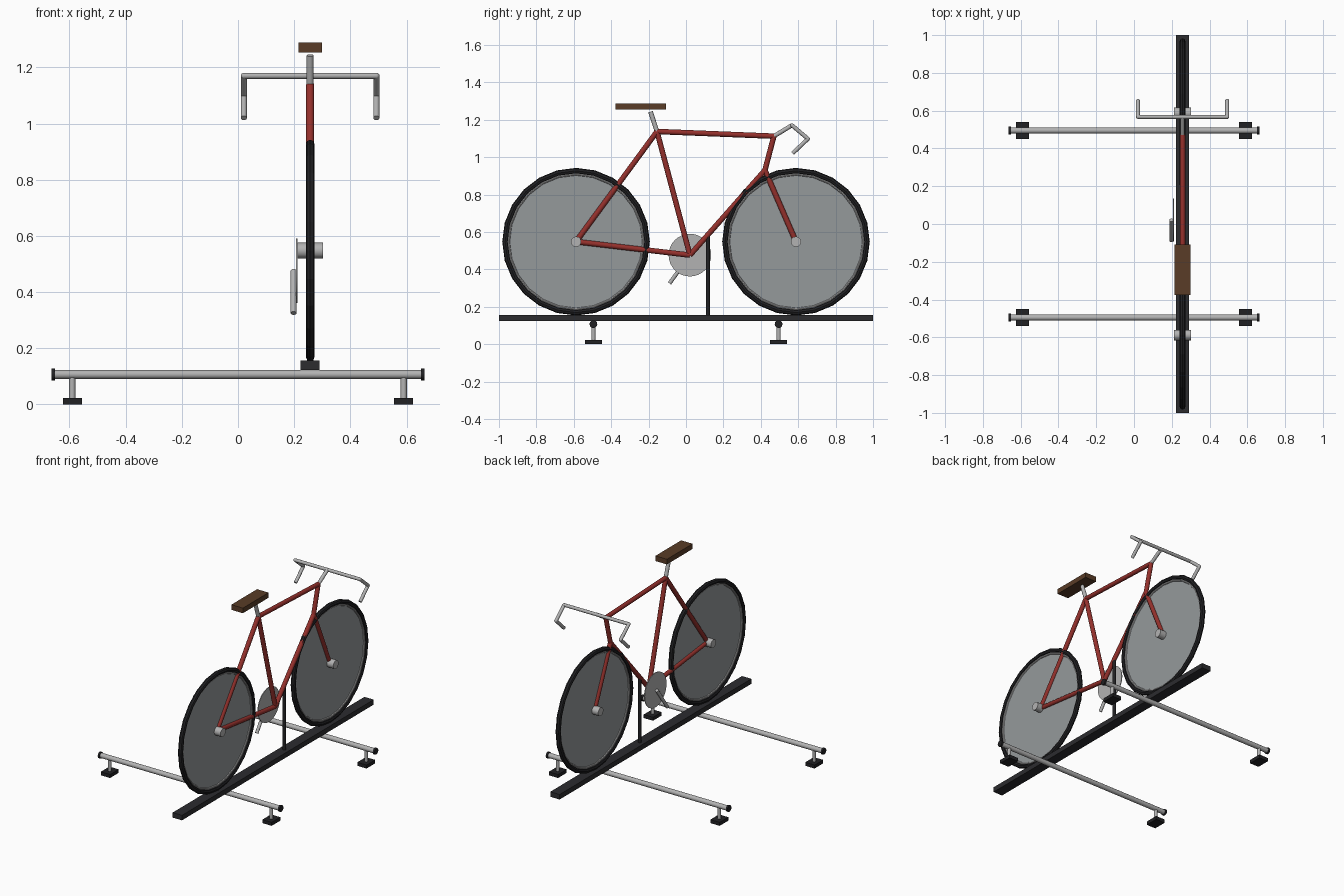
import bpy, bmesh, math
from mathutils import Vector

if "Cube" in bpy.data.objects:
    bpy.data.objects.remove(bpy.data.objects["Cube"])

BX = 0.257  # centre plane of the bicycle


def mat(name, rgb, alpha=1.0):
    m = bpy.data.materials.new(name)
    m.diffuse_color = (*rgb, alpha)
    m.use_nodes = True
    m.node_tree.nodes["Principled BSDF"].inputs["Base Color"].default_value = m.diffuse_color
    return m


RED = mat("red_paint", (0.30, 0.03, 0.025))
BLACK = mat("black_rubber", (0.015, 0.015, 0.017))
DARK = mat("dark_rail", (0.025, 0.025, 0.028))
BROWN = mat("brown_leather", (0.10, 0.045, 0.02))
STEEL = mat("steel", (0.45, 0.45, 0.45))
SPOKES = mat("spoke_disc", (0.30, 0.32, 0.33), 0.6)


def finish(name, material, smooth=False):
    o = bpy.context.object
    o.name = name
    o.data.materials.append(material)
    if smooth:
        bpy.ops.object.shade_smooth_by_angle(angle=math.radians(40))
    return o


def box(name, x, y, z, material):
    bpy.ops.mesh.primitive_cube_add(
        size=1, location=[(a + b) / 2 for a, b in (x, y, z)])
    o = finish(name, material)
    o.scale = [b - a for a, b in (x, y, z)]
    return o


def rod(name, a, b, r, material, sides=12):
    a, b = Vector(a), Vector(b)
    bpy.ops.mesh.primitive_cylinder_add(
        vertices=sides, radius=r, depth=(b - a).length, location=(a + b) / 2,
        rotation=(b - a).to_track_quat('Z', 'Y').to_euler())
    return finish(name, material, True)


def ring(name, y, z, major, minor, material):
    bpy.ops.mesh.primitive_torus_add(
        major_segments=24, minor_segments=8, major_radius=major, minor_radius=minor,
        location=(BX, y, z), rotation=(0, math.pi / 2, 0))
    return finish(name, material)


# Stand: rail, crossbars, end caps and feet
box("rail", (BX - 0.034, BX + 0.034), (-1, 1), (0.123, 0.156), DARK)
for end, y in (("front", -0.495), ("back", 0.495)):
    rod(end + "_crossbar", (-0.655, y, 0.107), (0.655, y, 0.107), 0.016, STEEL)
    for side, s in (("left", -1), ("right", 1)):
        tag = f"{end}_{side}_"
        rod(tag + "cap", (s * 0.652, y, 0.107), (s * 0.664, y, 0.107), 0.021, BLACK)
        rod(tag + "foot_post", (s * 0.59, y, 0.015), (s * 0.59, y, 0.107), 0.011, STEEL)
        box(tag + "foot", (s * 0.59 - 0.034, s * 0.59 + 0.034),
            (y - 0.045, y + 0.045), (0, 0.023), BLACK)
rod("support_post", (BX, 0.117, 0.15), (BX, 0.117, 0.58), 0.011, BLACK)

# Wheels: tyre, rim, thin spoke disc and hub
for tag, y in (("rear", -0.588), ("front", 0.588)):
    z = 0.548
    ring(tag + "_tire", y, z, 0.379, 0.0155, BLACK)
    ring(tag + "_rim", y, z, 0.361, 0.007, STEEL)
    bpy.ops.mesh.primitive_circle_add(
        vertices=24, radius=0.361, fill_type='NGON', location=(BX, y, z),
        rotation=(0, math.pi / 2, 0))
    finish(tag + "_spoke_disc", SPOKES)
    rod(tag + "_hub", (BX - 0.046, y, z), (BX + 0.046, y, z), 0.028, STEEL)

# Frame tubes between named joints
J = {"rear": (-0.588, 0.548), "crank": (0.021, 0.476), "seat": (-0.155, 1.137),
     "top": (0.47, 1.112), "head": (0.422, 0.93), "front": (0.588, 0.548)}
for name, a, b in (("seat_stay", "rear", "seat"), ("chain_stay", "rear", "crank"),
                   ("seat_tube", "crank", "seat"), ("top_tube", "seat", "top"),
                   ("head_tube", "top", "head"), ("down_tube", "crank", "head"),
                   ("fork", "head", "front")):
    rod(name, (BX, *J[a]), (BX, *J[b]), 0.0145, RED)

# Saddle
rod("seat_post", (BX, *J["seat"]), (BX, -0.19, 1.243), 0.0125, STEEL)
box("saddle", (BX - 0.042, BX + 0.042), (-0.376, -0.108), (1.254, 1.288), BROWN)

# Stem and drop handlebar (one swept curve)
rod("stem", (BX, *J["top"]), (BX, 0.566, 1.17), 0.0115, STEEL)
half = [(0.236, 0.57, 1.02), (0.236, 0.652, 1.098), (0.236, 0.567, 1.17)]
path = [(BX - x, y, z) for x, y, z in half] + [(BX + x, y, z) for x, y, z in half[::-1]]
for i, (a, b) in enumerate(zip(path, path[1:])):
    rod(f"handlebar_section_{i + 1}", a, b, 0.0108, STEEL)
for i, p in enumerate(path[1:-1]):
    bpy.ops.mesh.primitive_uv_sphere_add(segments=12, ring_count=8, radius=0.0108, location=p)
    finish(f"handlebar_bend_{i + 1}", STEEL, True)

# Chainring and crank on the left side
cy, cz = J["crank"]
rod("chainring", (0.207, cy, cz), (0.212, cy, cz), 0.114, STEEL, 32)
rod("crank_arm", (0.198, cy, cz), (0.198, -0.088, 0.325), 0.0105, STEEL)
